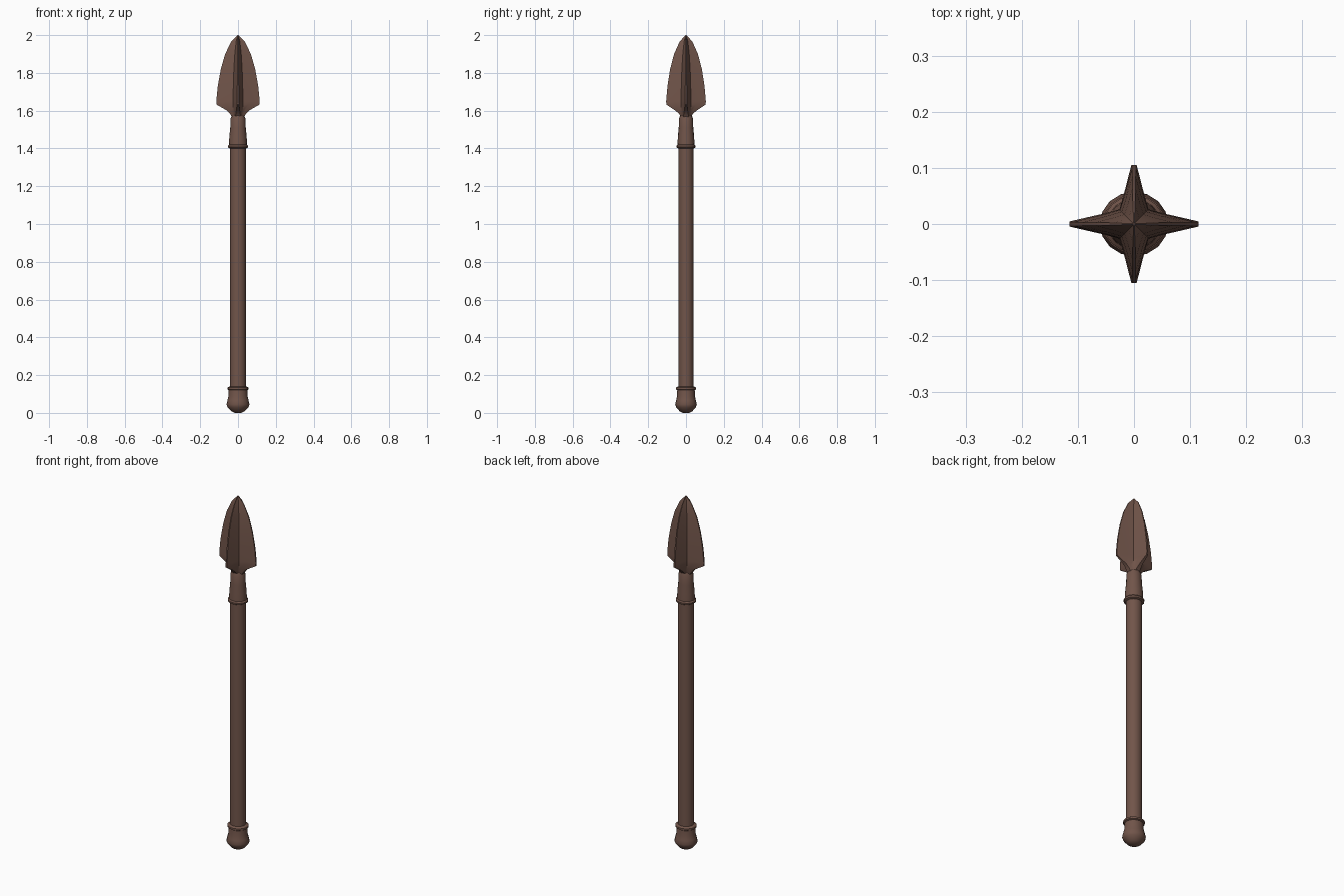
import bpy, bmesh, math

cube = bpy.data.objects.get("Cube")
if cube:
    bpy.data.objects.remove(cube, do_unlink=True)

brown = bpy.data.materials.new("brown")
brown.use_nodes = True
colour = (0.165, 0.09, 0.068, 1)
brown.diffuse_color = colour
bsdf = next(n for n in brown.node_tree.nodes if n.type == "BSDF_PRINCIPLED")
bsdf.inputs["Base Color"].default_value = colour
bsdf.inputs["Roughness"].default_value = 0.8


def loft(name, sections, angle=40):
    """Skin a stack of closed outlines of equal length and cap both ends."""
    bm = bmesh.new()
    rings = [[bm.verts.new(p) for p in s] for s in sections]
    n = len(rings[0])
    for a, b in zip(rings, rings[1:]):
        for i in range(n):
            j = (i + 1) % n
            bm.faces.new((a[i], a[j], b[j], b[i]))
    bm.faces.new(rings[0][::-1])
    bm.faces.new(rings[-1])
    bmesh.ops.recalc_face_normals(bm, faces=bm.faces)
    mesh = bpy.data.meshes.new(name)
    bm.to_mesh(mesh)
    bm.free()
    mesh.materials.append(brown)
    obj = bpy.data.objects.new(name, mesh)
    bpy.context.collection.objects.link(obj)
    bpy.ops.object.select_all(action="DESELECT")
    obj.select_set(True)
    bpy.context.view_layer.objects.active = obj
    bpy.ops.object.shade_smooth_by_angle(angle=math.radians(angle))
    return obj


def turned(name, profile, sides=16, squash=0.94):
    """Round part from (radius, height) pairs."""
    turns = [2 * math.pi * i / sides for i in range(sides)]
    return loft(name, [[(r * math.cos(t), squash * r * math.sin(t), z)
                        for t in turns] for r, z in profile])


def star(wx, wy, core, edge, z):
    """Four-bladed outline with hollow flanks."""
    points = []
    for k in range(4):
        w = wx if k % 2 == 0 else wy
        c, s = (1, 0, -1, 0)[k], (0, 1, 0, -1)[k]
        mid = core + (w - core) * 0.35
        flank = edge + (core - edge) * 0.62
        for u, v in ((mid, -flank), (w, -edge), (w, edge), (mid, flank), (core, core)):
            points.append((u * c - v * s, u * s + v * c, z))
    return points


# Shaft and its end fittings
turned("shaft", [(0.042, 0.11), (0.042, 1.42)])
turned("pommel", [(0.018, 0), (0.036, 0.009), (0.056, 0.03), (0.061, 0.045),
                  (0.056, 0.065), (0.05, 0.09), (0.049, 0.13)])
turned("pommel_ring", [(0.046, 0.118), (0.056, 0.124), (0.056, 0.134), (0.044, 0.141)])
turned("socket_ring", [(0.044, 1.4), (0.053, 1.405), (0.054, 1.414), (0.046, 1.422)])
turned("socket", [(0.048, 1.41), (0.046, 1.46), (0.041, 1.51), (0.039, 1.56), (0.028, 1.585)])

# Four-bladed head: x reach, y reach, core, edge half thickness, height
head = [(0.028, 0.02, 0.018, 0.012, 1.555), (0.04, 0.034, 0.022, 0.012, 1.58),
        (0.058, 0.055, 0.025, 0.009, 1.6), (0.113, 0.104, 0.026, 0.005, 1.632),
        (0.115, 0.105, 0.026, 0.004, 1.65), (0.107, 0.098, 0.025, 0.004, 1.73),
        (0.091, 0.084, 0.022, 0.003, 1.82), (0.068, 0.063, 0.017, 0.003, 1.9),
        (0.036, 0.034, 0.01, 0.002, 1.965), (0.003, 0.003, 0.001, 0.0005, 2.0)]
loft("spear_head", [star(*h) for h in head], angle=35)
